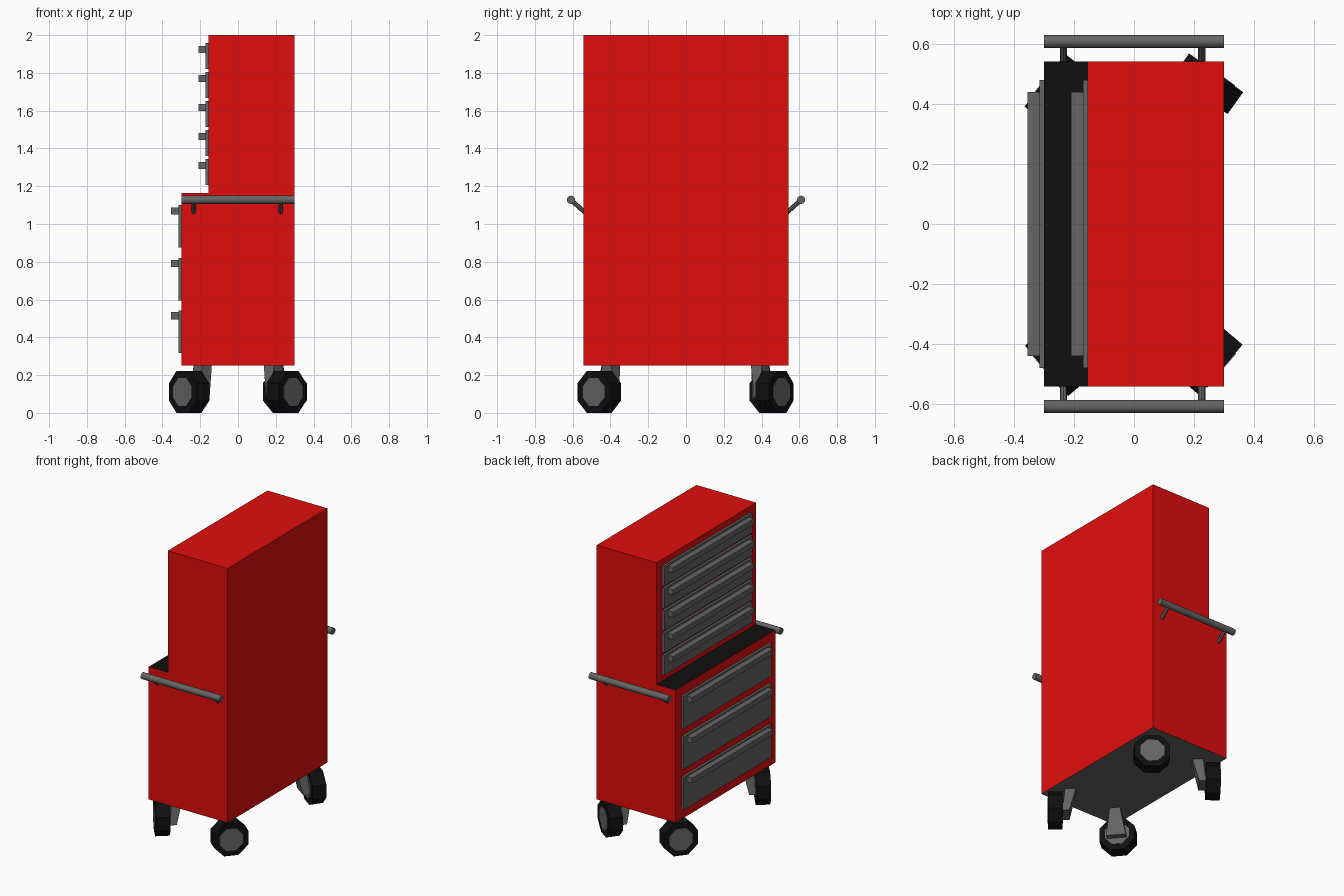
import bpy, bmesh
from math import radians, pi, atan2
from mathutils import Vector, Matrix

if "Cube" in bpy.data.objects:
    bpy.data.objects.remove(bpy.data.objects["Cube"])


def material(name, rgb):
    m = bpy.data.materials.new(name)
    m.diffuse_color = (*rgb, 1)
    m.use_nodes = True
    m.node_tree.nodes["Principled BSDF"].inputs["Base Color"].default_value = m.diffuse_color
    return m


RED = material("red_paint", (0.75, 0.004, 0.004))
BLACK = material("black_rubber", (0.005, 0.005, 0.005))
GREY = material("dark_steel", (0.13, 0.13, 0.13))


def finish(name, bm, *mats):
    bmesh.ops.recalc_face_normals(bm, faces=bm.faces)
    me = bpy.data.meshes.new(name)
    bm.to_mesh(me)
    bm.free()
    for m in mats:
        me.materials.append(m)
    ob = bpy.data.objects.new(name, me)
    bpy.context.collection.objects.link(ob)
    return ob


def box(name, x0, x1, y0, y1, z0, z1, mat):
    bm = bmesh.new()
    size = Matrix.Diagonal((x1 - x0, y1 - y0, z1 - z0, 1))
    mid = Matrix.Translation(((x0 + x1) / 2, (y0 + y1) / 2, (z0 + z1) / 2))
    bmesh.ops.create_cube(bm, size=1, matrix=mid @ size)
    return finish(name, bm, mat)


def rod(name, a, b, r, mat, sides, spin=0.0):
    a, b = Vector(a), Vector(b)
    bm = bmesh.new()
    rot = (b - a).to_track_quat('Z', 'Y').to_matrix().to_4x4()
    bmesh.ops.create_cone(bm, cap_ends=True, segments=sides, radius1=r, radius2=r,
                          depth=(b - a).length,
                          matrix=Matrix.Translation((a + b) / 2) @ rot @ Matrix.Rotation(spin, 4, 'Z'))
    return finish(name, bm, mat)


# Cabinet: stepped side profile extruded along y, black worktop, grey underside
profile = [(-0.30, 0.25), (0.30, 0.25), (0.30, 2.0), (-0.155, 2.0), (-0.155, 1.163), (-0.30, 1.163)]
bm = bmesh.new()
face = bm.faces.new([bm.verts.new((x, -0.542, z)) for x, z in profile])
ext = bmesh.ops.extrude_face_region(bm, geom=[face])
bmesh.ops.translate(bm, vec=(0, 1.084, 0), verts=[g for g in ext["geom"] if isinstance(g, bmesh.types.BMVert)])
for f in bm.faces:
    z = [v.co.z for v in f.verts]
    if max(z) < 0.26:
        f.material_index = 2
    elif max(z) - min(z) < 0.01 and max(z) < 1.2:
        f.material_index = 1
finish("cabinet", bm, RED, BLACK, GREY)


# Drawers: front panel and bar handle
def drawer(name, x, top, height, handle_z):
    box(name + "_front", x - 0.016, x + 0.005, -0.48, 0.48, top - height, top, GREY)
    box(name + "_handle", x - 0.055, x - 0.014, -0.44, 0.44, handle_z - 0.019, handle_z + 0.019, GREY)


for i in range(3):
    drawer(f"lower_drawer_{i + 1}", -0.30, 1.10 - 0.279 * i, 0.225, 1.068 - 0.277 * i)
for i in range(5):
    drawer(f"upper_drawer_{i + 1}", -0.155, 1.957 - 0.1535 * i, 0.137, 1.924 - 0.1535 * i)

# Push rails with two angled brackets on each end
for s, side in ((-1, "front"), (1, "back")):
    rail = rod(f"{side}_rail", (-0.30, s * 0.609, 1.128), (0.30, s * 0.609, 1.128), 0.022, GREY, 12)
    for p in rail.data.polygons:
        p.use_smooth = len(p.vertices) == 4
    for e in rail.data.edges:
        a, b = (rail.data.vertices[i].co for i in e.vertices)
        e.use_edge_sharp = abs(a.x - b.x) < 0.01
    for x, end in ((-0.235, "left"), (0.226, "right")):
        rod(f"{side}_{end}_rail_bracket", (x, s * 0.53, 1.057), (x, s * 0.609, 1.128), 0.012, GREY, 8)


# Casters: octagonal tyre, hub and a tapered inner fork, each swivelled outward
def caster(name, cx, cy, nx, ny):
    c = Vector((cx, cy, 0.111))
    n = Vector((nx, ny, 0)).normalized()
    apothem = 0.9239
    rod(name + "_tyre", c - n * 0.045, c + n * 0.045, 0.111 / apothem, BLACK, 8, pi / 8)
    rod(name + "_hub", c - n * 0.048, c + n * 0.048, 0.075 / apothem, GREY, 8, pi / 8)
    bm = bmesh.new()
    bmesh.ops.create_cube(bm, size=1)
    for v in bm.verts:
        up, inner, side = v.co.z > 0, v.co.x < 0, 1 if v.co.y > 0 else -1
        off = (0.13 if inner else 0.06) if up else (0.088 if inner else 0.046)
        v.co = (-off, side * (0.032 if up else 0.062), 0.255 if up else 0.078)
    turn = Matrix.Translation((cx, cy, 0)) @ Matrix.Rotation(atan2(n.y, n.x), 4, 'Z')
    bmesh.ops.transform(bm, matrix=turn, verts=bm.verts)
    finish(name + "_fork", bm, GREY)


caster("front_left_caster", -0.258, -0.461, -0.76, -0.65)
caster("front_right_caster", 0.256, -0.458, 0.76, -0.65)
caster("back_left_caster", -0.262, 0.452, -0.79, 0.61)
caster("back_right_caster", 0.248, 0.468, 0.58, 0.81)
